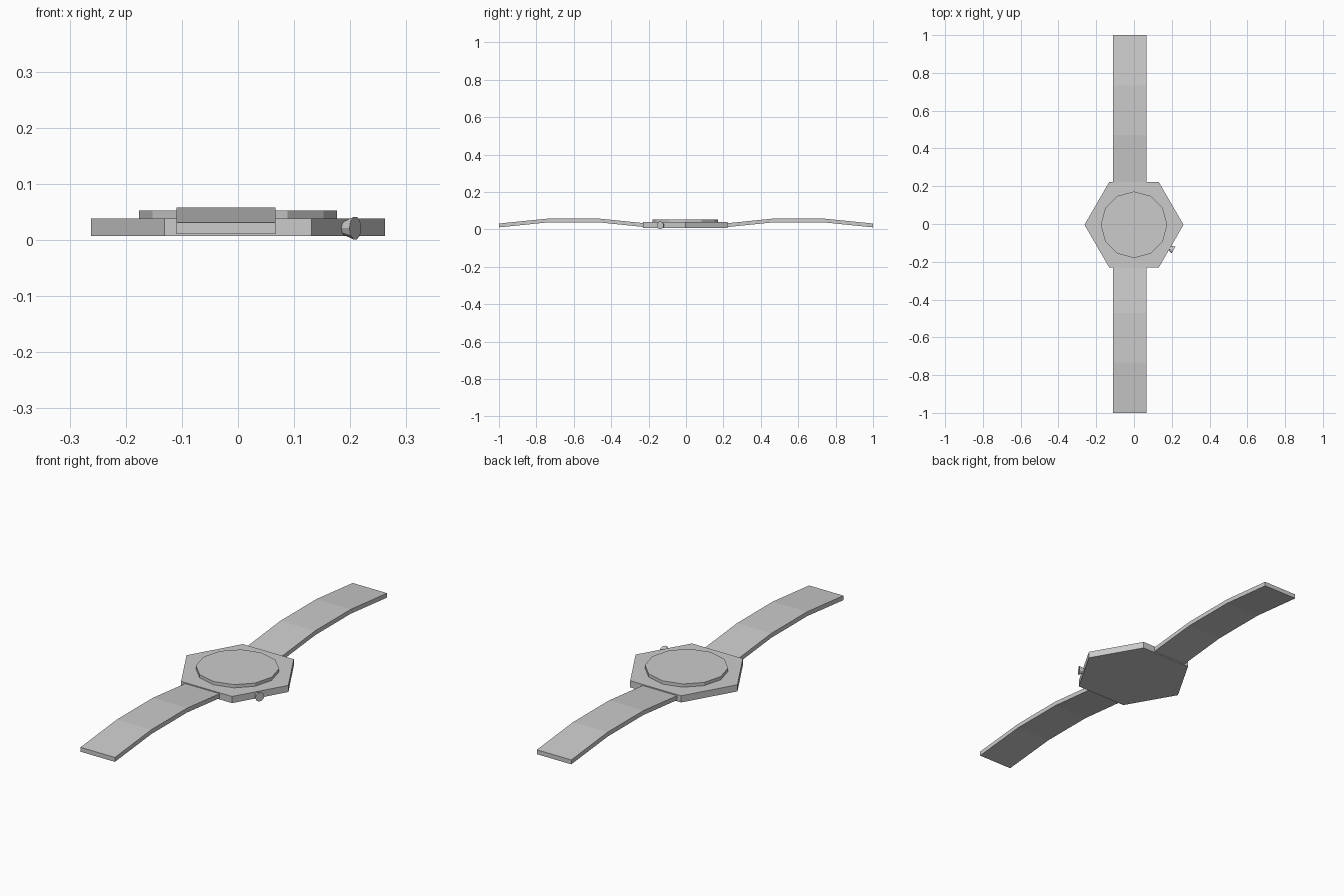
import bpy
import bmesh
from math import cos, sin, pi, radians
from mathutils import Vector, Matrix

if "Cube" in bpy.data.objects:
    bpy.data.objects.remove(bpy.data.objects["Cube"])


def make_object(name, bm):
    bmesh.ops.recalc_face_normals(bm, faces=bm.faces)
    mesh = bpy.data.meshes.new(name)
    bm.to_mesh(mesh)
    bm.free()
    obj = bpy.data.objects.new(name, mesh)
    bpy.context.collection.objects.link(obj)
    return obj


def frustum(name, sides, r1, r2, start, axis, length):
    """Flat-sided cylinder or cone running from start along axis."""
    axis = Vector(axis).normalized()
    turn = axis.to_track_quat('Z', 'Y').to_matrix().to_4x4()
    place = Matrix.Translation(Vector(start) + axis * length / 2) @ turn
    bm = bmesh.new()
    rings = []
    for r, z in ((r1, -length / 2), (r2, length / 2)):
        rings.append([bm.verts.new(place @ Vector((r * cos(2 * pi * i / sides),
                                                   r * sin(2 * pi * i / sides), z)))
                      for i in range(sides)])
    low, high = rings
    bm.faces.new(low)
    bm.faces.new(high)
    for i in range(sides):
        j = (i + 1) % sides
        bm.faces.new((low[i], low[j], high[j], high[i]))
    return make_object(name, bm)


def strap(name, side):
    """Arched band: a side profile of four stations swept across x."""
    path = [(0.205, 0.031), (0.47, 0.058), (0.733, 0.058), (1.0, 0.031)]
    thickness = 0.0205
    bm = bmesh.new()
    rings = []
    for y, top in path:
        rings.append([bm.verts.new((x, side * y, z)) for x, z in
                      ((-0.11, top), (0.067, top),
                       (0.067, top - thickness), (-0.11, top - thickness))])
    for a, b in zip(rings, rings[1:]):
        for i in range(4):
            j = (i + 1) % 4
            bm.faces.new((a[i], a[j], b[j], b[i]))
    bm.faces.new(rings[0])
    bm.faces.new(rings[-1])
    return make_object(name, bm)


CENTRE_Y = -0.004

# Hexagonal case with the twelve-sided dial on top
frustum("watch_case", 6, 0.262, 0.262, (0, CENTRE_Y, 0.007), (0, 0, 1), 0.031)
frustum("dial", 12, 0.176, 0.176, (0, CENTRE_Y, 0.038), (0, 0, 1), 0.015)

# Flared crown on the front right edge of the case
out = Vector((cos(radians(-30)), sin(radians(-30)), 0))
frustum("crown", 10, 0.012, 0.021, Vector((0.209, -0.138, 0.021)) - out * 0.023, out, 0.023)

# Two arched strap halves
strap("front_strap", -1)
strap("back_strap", 1)
